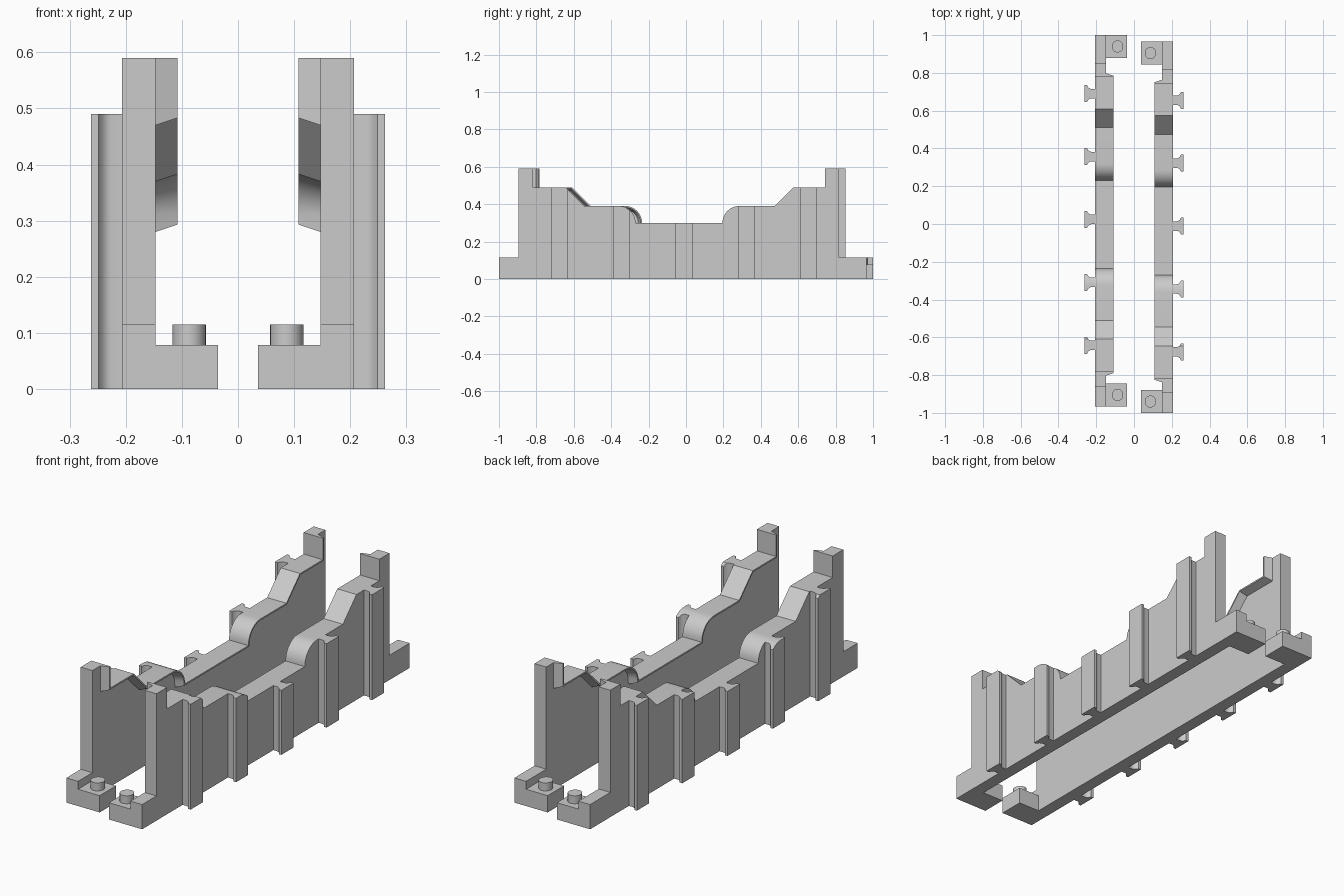
import bpy, bmesh, math
from mathutils import Vector

if "Cube" in bpy.data.objects:
    bpy.data.objects.remove(bpy.data.objects["Cube"])

grey = bpy.data.materials.new("light grey plastic")
grey.diffuse_color = (0.6, 0.6, 0.6, 1)
grey.use_nodes = True
grey.node_tree.nodes["Principled BSDF"].inputs["Base Color"].default_value = grey.diffuse_color

SHIFT = 0.035            # lengthwise stagger between the two halves
X_IN, X_OUT, X_LIP = 0.147, 0.207, 0.108


def loft(name, rings, side):
    """Closed solid through matching rings of (x, y, z); side -1 mirrors it."""
    bm = bmesh.new()
    loops = [[bm.verts.new((side * x, y + (SHIFT if side < 0 else 0), z))
              for x, y, z in ring] for ring in rings]
    n = len(loops[0])
    for a, b in zip(loops, loops[1:]):
        for i in range(n):
            j = (i + 1) % n
            bm.faces.new((a[i], a[j], b[j], b[i]))
    bm.faces.new(loops[0])
    bm.faces.new(loops[-1])
    bmesh.ops.recalc_face_normals(bm, faces=bm.faces)
    me = bpy.data.meshes.new(name)
    bm.to_mesh(me)
    bm.free()
    ob = bpy.data.objects.new(name, me)
    me.materials.append(grey)
    bpy.context.collection.objects.link(ob)
    return ob


def side_prism(name, pts, x0, x1, side):
    return loft(name, [[(x, y, z) for y, z in pts] for x in (x0, x1)], side)


def upright_prism(name, pts, z0, z1, side):
    return loft(name, [[(x, y, z) for x, y in pts] for z in (z0, z1)], side)


def smooth(ob):
    bpy.ops.object.select_all(action='DESELECT')
    ob.select_set(True)
    bpy.context.view_layer.objects.active = ob
    bpy.ops.object.shade_smooth_by_angle(angle=math.radians(25))


def offset(path, dist):
    """Shift an open path towards its right-hand side with mitred corners."""
    v = [Vector(p) for p in path]
    nrm = []
    for a, b in zip(v, v[1:]):
        d = (b - a).normalized()
        nrm.append(Vector((d.y, -d.x)))
    out = []
    for i, p in enumerate(v):
        n1, n2 = nrm[max(i - 1, 0)], nrm[min(i, len(nrm) - 1)]
        out.append(tuple(p + (n1 + n2) * dist / (1 + n1.dot(n2))))
    return out


# Stepped top edge: post, shelf, ramp, shelf, rounded drop, low middle and back up
R, N = 0.09, 10
arc = [(R * math.sin(i * math.pi / 2 / N), R * math.cos(i * math.pi / 2 / N))
       for i in range(N + 1)]
edge = [(-0.817, 0.59), (-0.817, 0.49), (-0.645, 0.49), (-0.545, 0.39)]
edge += [(-0.36 + a, 0.30 + b) for a, b in arc]
edge += [(0.285 - a, 0.30 + b) for a, b in reversed(arc)]
edge += [(0.475, 0.39), (0.575, 0.49), (0.743, 0.49), (0.743, 0.59)]

outline = ([(-1, 0), (-1, 0.115), (-0.895, 0.115), (-0.895, 0.59)] + edge +
           [(0.817, 0.59), (0.817, 0.115), (0.965, 0.115), (0.965, 0)])

# Dovetail cross-section, flaring from a straight neck
half = [(0.2, 0.025), (0.227, 0.025), (0.234, 0.027), (0.242, 0.033),
        (0.249, 0.045), (0.262, 0.045)]
dovetail = half + [(x, -y) for x, y in reversed(half)]

for side, label in ((1, "right"), (-1, "left")):
    # Side wall with posts and low end feet
    smooth(side_prism(label + "_wall", outline, X_IN, X_OUT, side))

    # Tapered lip overhanging the inside of the wall
    root, tip = offset(edge, 0.02), offset(edge, 0.007)
    rings = [[(X_IN, *e), (X_LIP, *e), (X_LIP, *t), (X_IN, *r)]
             for e, t, r in zip(edge, tip, root)]
    smooth(loft(label + "_lip", rings, side))

    # Dovetail ribs trimmed to the wall outline
    for k in range(5):
        cy = -0.677 + k * 0.333
        rib = upright_prism(f"{label}_rib_{k + 1}",
                            [(x, cy + y) for x, y in dovetail], 0, 0.55, side)
        cutter = side_prism("rib_trimmer", outline, 0.1, 0.3, side)
        cutter.hide_render = True
        mod = rib.modifiers.new("trim", 'BOOLEAN')
        mod.operation, mod.solver, mod.object = 'INTERSECT', 'EXACT', cutter
        smooth(rib)
        bpy.ops.object.modifier_apply(modifier=mod.name)
        bpy.data.objects.remove(cutter)

    # End feet with round pegs
    for end, y0, y1 in (("front", -1, -0.88), ("back", 0.845, 0.965)):
        foot = [(0.036, y0), (X_IN, y0), (X_IN, y1), (0.036, y1)]
        upright_prism(f"{label}_{end}_foot", foot, 0, 0.078, side)
        cy = (y0 + y1) / 2
        peg = [(0.087 + 0.03 * math.cos(i * math.pi / 12),
                cy + 0.032 * math.sin(i * math.pi / 12)) for i in range(24)]
        smooth(upright_prism(f"{label}_{end}_peg", peg, 0.07, 0.115, side))
